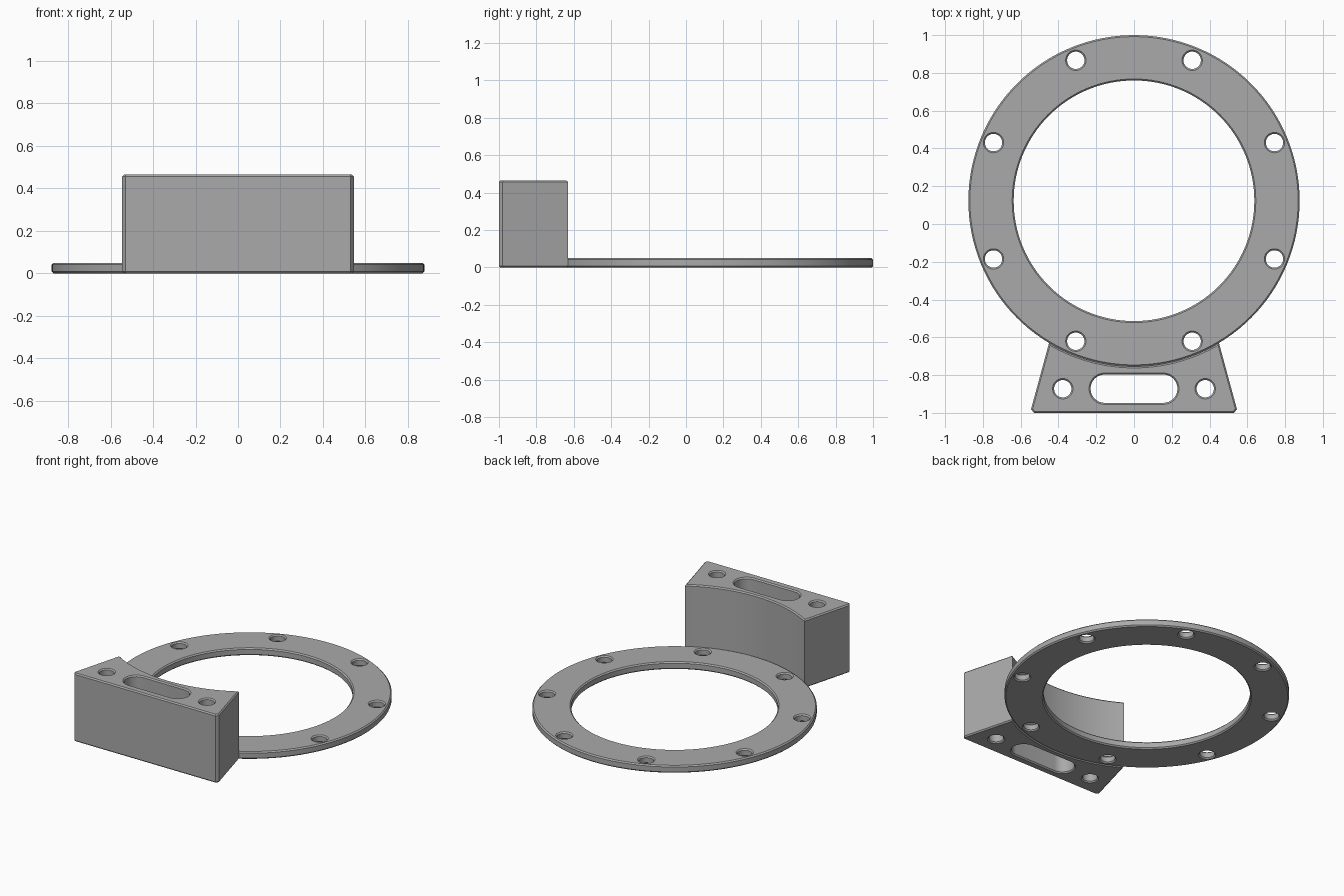
import bpy
import bmesh
from math import sin, cos, pi, radians, atan2
from mathutils import Vector

if "Cube" in bpy.data.objects:
    bpy.data.objects.remove(bpy.data.objects["Cube"], do_unlink=True)

CENTRE_Y = 0.123
RING_R, BORE_R, BOLT_R = 0.877, 0.637, 0.805
RING_H, BLOCK_H = 0.05, 0.465
CHAMFER = 0.008

grey = bpy.data.materials.new("plain grey")
grey.use_nodes = True
COLOUR = (0.4, 0.4, 0.4, 1)
grey.diffuse_color = COLOUR
grey.node_tree.nodes["Principled BSDF"].inputs["Base Color"].default_value = COLOUR


def arc(cx, cy, r, start, end, steps):
    """Points along an arc, both ends included."""
    angles = [start + (end - start) * i / steps for i in range(steps + 1)]
    return [Vector((cx + r * cos(a), cy + r * sin(a))) for a in angles]


def circle(cx, cy, r, steps):
    return arc(cx, cy, r, 0, 2 * pi, steps)[:-1]


def inset(points, d):
    """Move a counter-clockwise outline inwards with mitred corners."""
    moved = []
    for i, p in enumerate(points):
        a = (p - points[i - 1]).normalized()
        b = (points[(i + 1) % len(points)] - p).normalized()
        na, nb = Vector((-a.y, a.x)), Vector((-b.y, b.x))
        moved.append(p + (na + nb) * d / (1 + na.dot(nb)))
    return moved


def plate(name, outline, holes, height):
    """Extruded outline with through holes and chamfered rims."""
    bm = bmesh.new()
    caps = ([], [])
    for loop in [outline] + [h[::-1] for h in holes]:
        small = inset(loop, CHAMFER)
        levels = ((small, 0), (loop, CHAMFER), (loop, height - CHAMFER), (small, height))
        rows = [[bm.verts.new((p.x, p.y, z)) for p in pts] for pts, z in levels]
        n = len(loop)
        for low, high in zip(rows, rows[1:]):
            for i in range(n):
                j = (i + 1) % n
                bm.faces.new((low[i], low[j], high[j], high[i]))
        for cap, row in zip(caps, (rows[0], rows[-1])):
            cap += [bm.edges.get((row[i - 1], row[i])) for i in range(n)]
    for cap in caps:
        bmesh.ops.triangle_fill(bm, edges=cap, use_beauty=True)
    bmesh.ops.recalc_face_normals(bm, faces=bm.faces)
    mesh = bpy.data.meshes.new(name)
    bm.to_mesh(mesh)
    bm.free()
    mesh.materials.append(grey)
    obj = bpy.data.objects.new(name, mesh)
    bpy.context.collection.objects.link(obj)
    bpy.ops.object.select_all(action="DESELECT")
    obj.select_set(True)
    bpy.context.view_layer.objects.active = obj
    bpy.ops.object.shade_smooth_by_angle(angle=radians(30))


# Flat ring with eight bolt holes
bolt_angles = [(i + 0.5) * pi / 4 for i in range(8)]
bolts = [circle(BOLT_R * cos(a), CENTRE_Y + BOLT_R * sin(a), 0.046, 32) for a in bolt_angles]
plate("flange_ring", circle(0, CENTRE_Y, RING_R, 128),
      [circle(0, CENTRE_Y, BORE_R, 128)] + bolts, RING_H)

# Tall mounting block, its back hollowed to follow the ring
side = atan2(-0.63 - CENTRE_Y, 0.45)
hollow = arc(0, CENTRE_Y, RING_R, side, -pi - side, 40)
front = [Vector(p) for p in ((-0.545, -0.98), (-0.53, -1), (0.53, -1), (0.545, -0.98))]
HOLE_Y = -0.872
slot = arc(0.155, HOLE_Y, 0.075, -pi / 2, pi / 2, 16) + arc(-0.155, HOLE_Y, 0.075, pi / 2, 1.5 * pi, 16)
screws = [circle(x, HOLE_Y, 0.046, 32) for x in (-0.377, 0.377)]
plate("mounting_block", front + hollow, [slot] + screws, BLOCK_H)
